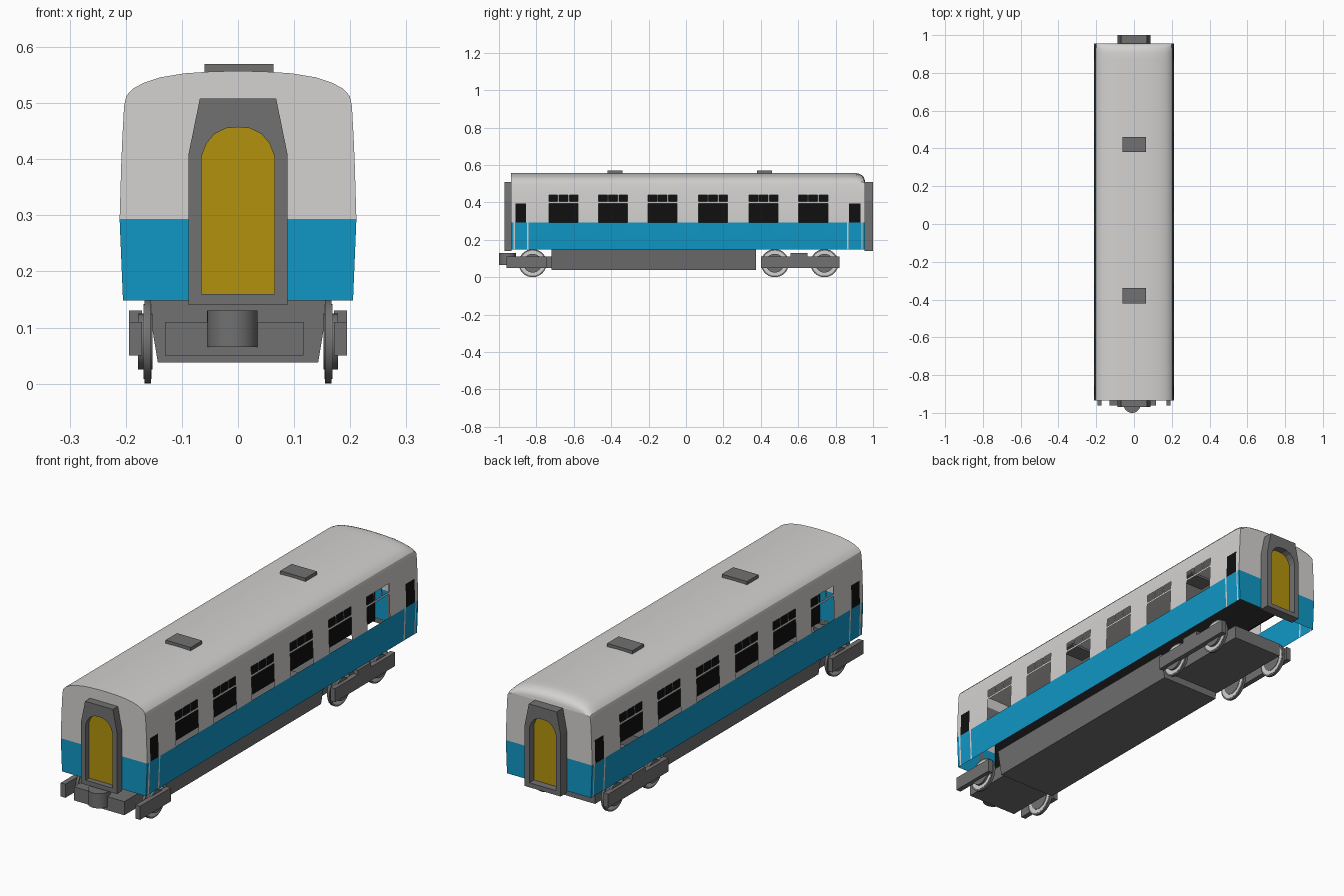
import bpy, bmesh, math
from mathutils import Matrix, Vector

if "Cube" in bpy.data.objects:
    bpy.data.objects.remove(bpy.data.objects["Cube"])


def material(name, r, g, b):
    m = bpy.data.materials.new(name)
    m.diffuse_color = (r, g, b, 1)
    m.use_nodes = True
    m.node_tree.nodes["Principled BSDF"].inputs["Base Color"].default_value = m.diffuse_color
    return m


LIGHT = material("light_grey", 0.66, 0.645, 0.63)
BLUE = material("blue", 0.005, 0.31, 0.56)
GREY = material("dark_grey", 0.165, 0.165, 0.165)
BLACK = material("black", 0.005, 0.005, 0.005)
YELLOW = material("ochre_yellow", 0.45, 0.29, 0.004)


def finish(name, bm, *mats, smooth=None):
    bmesh.ops.recalc_face_normals(bm, faces=bm.faces)
    me = bpy.data.meshes.new(name)
    bm.to_mesh(me)
    bm.free()
    for m in mats:
        me.materials.append(m)
    ob = bpy.data.objects.new(name, me)
    bpy.context.collection.objects.link(ob)
    if smooth:
        bpy.ops.object.select_all(action='DESELECT')
        ob.select_set(True)
        bpy.context.view_layer.objects.active = ob
        bpy.ops.object.shade_smooth_by_angle(angle=math.radians(smooth))
    return ob


def box(name, x, y, z, mat):
    bm = bmesh.new()
    bmesh.ops.create_cube(bm, size=1)
    for v in bm.verts:
        v.co = Vector([(a + b) / 2 + c * (b - a) for (a, b), c in zip((x, y, z), v.co)])
    return finish(name, bm, mat)


def prism(name, loops, y0, y1, mat):
    """Outline in x/z (second loop is a hole), extruded along y."""
    bm = bmesh.new()
    for pts in loops:
        vs = [bm.verts.new((x, y0, z)) for x, z in pts]
        for a, b in zip(vs, vs[1:] + vs[:1]):
            bm.edges.new((a, b))
    bmesh.ops.triangle_fill(bm, edges=bm.edges[:], use_beauty=True)
    r = bmesh.ops.extrude_face_region(bm, geom=bm.faces[:], use_keep_orig=True)
    for v in r['geom']:
        if isinstance(v, bmesh.types.BMVert):
            v.co.y = y1
    return finish(name, bm, mat)


def cylinder(name, centre, radius, depth, axis, mat, sides=32):
    bm = bmesh.new()
    rot = Matrix.Rotation(math.pi / 2, 4, 'Y') if axis == 'X' else Matrix()
    bmesh.ops.create_cone(bm, cap_ends=True, segments=sides, radius1=radius, radius2=radius,
                          depth=depth, matrix=Matrix.Translation(centre) @ rot)
    return finish(name, bm, mat, smooth=40)


def mirrored(pts):
    return pts + [(-x, z) for x, z in reversed(pts) if x > 0]


# Body shell: half profile lofted along y, windows left open by rule
half = [(0.205, 0.148), (0.211, 0.293), (0.208, 0.395), (0.2075, 0.405), (0.206, 0.44),
        (0.203, 0.495), (0.199, 0.513), (0.187, 0.526), (0.168, 0.536), (0.138, 0.546),
        (0.095, 0.553), (0.05, 0.556), (0.015, 0.557)]
profile = half + [(-x, z) for x, z in reversed(half)]
centres = [-0.655, -0.39, -0.125, 0.145, 0.415, 0.68]
panes = [(-0.078, -0.031), (-0.024, 0.024), (0.031, 0.078)]
small = [(c + a, c + b) for c in centres for a, b in panes]
large = [(c - 0.078, c + 0.078) for c in centres]
end_windows = [(-0.912, -0.855), (0.872, 0.934)]
door_lines = [(-0.923, -0.914), (-0.851, -0.843), (0.862, 0.870), (0.937, 0.944)]
stations = sorted({round(v, 4) for pair in small + large + end_windows + door_lines for v in pair}
                  | {-0.935, 0.905, 0.92, 0.951, 0.956})


def within(y, spans):
    return any(a < y < b for a, b in spans)


def roof_z(y, z):
    """Round the roof down towards the rear end."""
    if z < 0.495 or y < 0.9:
        return z
    t = (y - 0.9) / 0.056
    return 0.495 + (z - 0.495) * (0.4 + 0.6 * math.sqrt(max(0, 1 - t * t)))


bm = bmesh.new()
rings = [[bm.verts.new((x, y, roof_z(y, z))) for x, z in profile] for y in stations]
n = len(profile)
for r0, r1, y0, y1 in zip(rings, rings[1:], stations, stations[1:]):
    y = (y0 + y1) / 2
    for i in range(n - 1):
        z = (profile[i][1] + profile[i + 1][1]) / 2
        if (0.293 < z < 0.395 and within(y, large)) or (0.405 < z < 0.44 and within(y, small)):
            continue
        f = bm.faces.new((r0[i], r0[i + 1], r1[i + 1], r1[i]))
        if z < 0.293 and not within(y, door_lines):
            f.material_index = 1
        elif 0.293 < z < 0.395 and within(y, end_windows):
            f.material_index = 2
for ring in (rings[0], rings[-1]):          # flat end walls
    for i in range(n // 2 - 1):
        f = bm.faces.new((ring[i], ring[i + 1], ring[n - 2 - i], ring[n - 1 - i]))
        f.material_index = 1 if i == 0 else 0
finish("body_shell", bm, LIGHT, BLUE, BLACK, smooth=30)

# Dark partition seen through the windows
box("interior_partition", (-0.003, 0.003), (-0.93, 0.95), (0.15, 0.455), BLACK)

# Gangway frames and arched doors at both ends
frame = mirrored([(0.088, 0.14), (0.088, 0.41), (0.068, 0.508)])
arch = mirrored([(0.065, 0.16), (0.065, 0.405), (0.056, 0.428), (0.042, 0.445),
                 (0.022, 0.455), (0, 0.457)])
for end, y0, y1, d0, d1 in (("front", -0.97, -0.934, -0.946, -0.938),
                            ("rear", 0.955, 1.0, 0.959, 0.967)):
    prism(end + "_gangway_frame", [frame, arch], y0, y1, GREY)
    prism(end + "_gangway_door", [arch], d0, d1, YELLOW)

# Roof vents
for i, y in enumerate((-0.38, 0.42)):
    box(f"roof_vent_{i + 1}", (-0.06, 0.063), (y - 0.04, y + 0.04), (0.548, 0.57), GREY)

# Equipment skirt under the floor
prism("underframe", [mirrored([(0.143, 0.038), (0.161, 0.148)])], -0.72, 0.375, GREY)

# Bogies: centre beam, side frames, wheels
for end, y0, y1, axles in (("front", -0.96, -0.72, [-0.82]),
                           ("rear", 0.40, 0.82, [0.475, 0.74])):
    box(end + "_bogie_beam", (-0.13, 0.117), (y0, y1), (0.05, 0.11), GREY)
    for side, s in (("left", -1), ("right", 1)):
        xs = sorted((s * 0.171, s * 0.194))
        box(f"{end}_{side}_side_frame", xs, (y0, -0.745 if end == "front" else y1),
            (0.05, 0.11), GREY)
        if end == "rear":
            box(f"{end}_{side}_spring_block", xs, (0.56, 0.65), (0.105, 0.13), GREY)
        for k, y in enumerate(axles):
            tag = f"{end}_{side}_wheel_{k + 1}"
            cylinder(tag, (s * 0.161, y, 0.075), 0.075, 0.012, 'X', GREY)
            cylinder(tag + "_rim", (s * 0.161, y, 0.075), 0.067, 0.014, 'X', LIGHT)
            cylinder(tag + "_hub", (s * 0.165, y, 0.075), 0.05, 0.026, 'X', GREY)

# Front coupler
cylinder("front_coupler", (-0.01, -0.955, 0.0975), 0.045, 0.065, 'Z', GREY)
